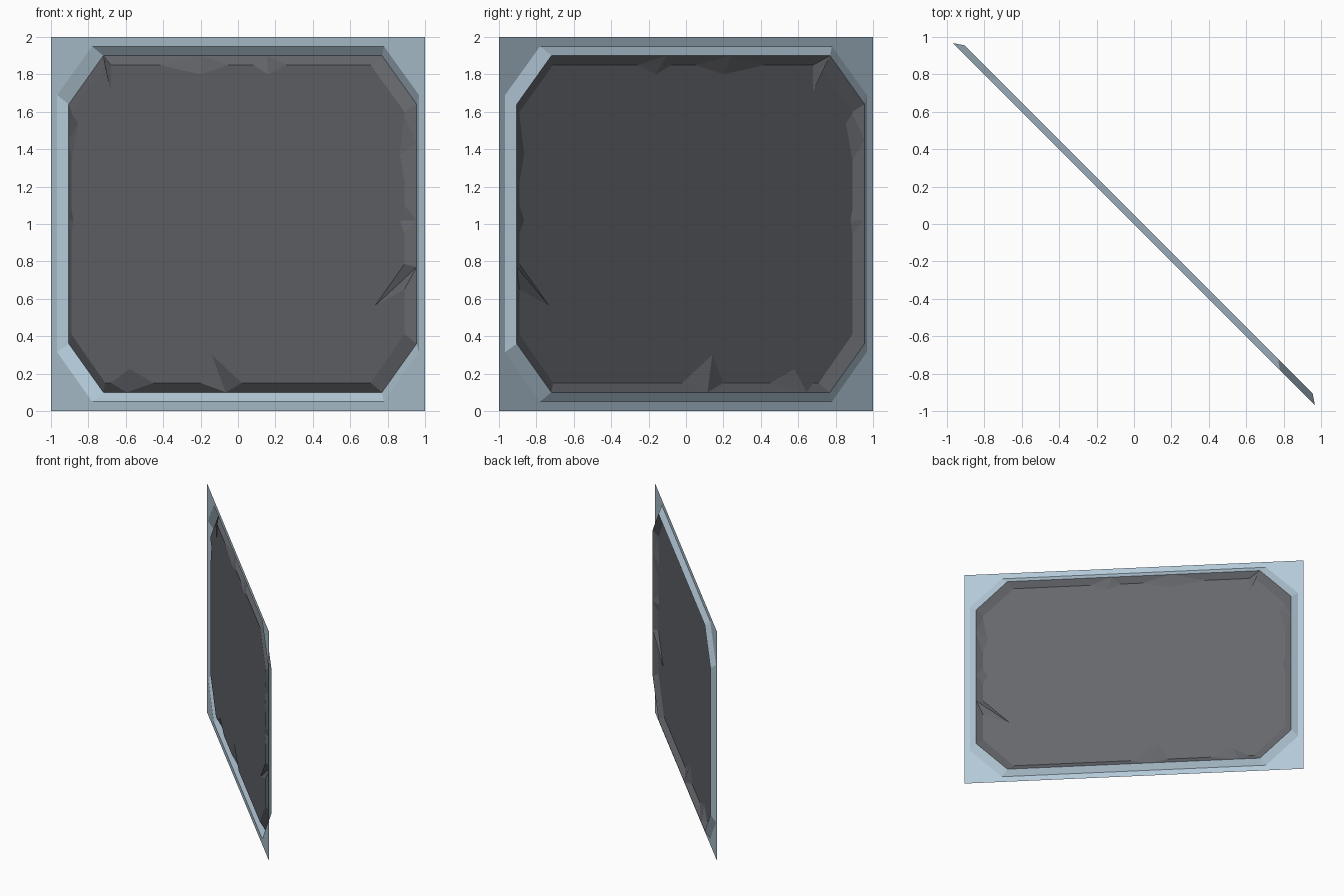
import bpy, bmesh

if "Cube" in bpy.data.objects:
    bpy.data.objects.remove(bpy.data.objects["Cube"])

RIM = 0.025  # how far the rim stands out along x and y


def octagon(cx, ex, zlow, zlo_side, zhi_side, zhigh):
    right = [(cx, zlow), (ex, zlo_side), (ex, zhi_side), (cx, zhigh)]
    return [(-cx, zlow)] + right + [(-x, z) for x, z in reversed(right[1:])]


def place(p, s):
    # panel coordinates -> diagonal plane y = -x, pushed out by s
    return (p[0] + s, -p[0] + s, p[1])


def build(name, polys, color):
    bm = bmesh.new()
    for poly in polys:
        pts = [p for i, p in enumerate(poly) if p != poly[i - 1]]
        if len(pts) > 2:
            bm.faces.new([bm.verts.new(p) for p in reversed(pts)])
    bmesh.ops.remove_doubles(bm, verts=bm.verts, dist=1e-4)
    bmesh.ops.triangulate(bm, faces=[f for f in bm.faces if len(f.verts) > 4])
    me = bpy.data.meshes.new(name)
    bm.to_mesh(me)
    bm.free()
    mat = bpy.data.materials.new(name + "_color")
    mat.diffuse_color = color
    mat.use_nodes = True
    mat.node_tree.nodes["Principled BSDF"].inputs["Base Color"].default_value = mat.diffuse_color
    me.materials.append(mat)
    ob = bpy.data.objects.new(name, me)
    bpy.context.collection.objects.link(ob)
    return ob


outer = octagon(0.78, 0.967, 0.05, 0.315, 1.69, 1.95)
ridge = octagon(0.745, 0.93, 0.10, 0.36, 1.64, 1.90)
inner = octagon(0.71, 0.89, 0.15, 0.41, 1.60, 1.85)

# Frame: flat border around the octagon, plus the outer slope of the rim
rect = [(-1, 0), (1, 0), (1, 2), (-1, 2)]
frame = []
for k in range(8):
    n = (k + 1) % 8
    c, d = rect[(k + 1) // 2 % 4], rect[(k + 2) // 2 % 4]
    if k % 2 == 0:
        frame.append([place(p, 0) for p in (c, d, outer[n], outer[k])])
    else:
        frame.append([place(p, 0) for p in (c, outer[n], outer[k])])
    frame.append([place(outer[k], 0), place(outer[n], 0),
                  place(ridge[n], RIM), place(ridge[k], RIM)])
build("frame", frame, (0.45, 0.58, 0.68, 1))

# Chips per octagon side: base, apex, base on the inner edge, then rim point
chips = {
    0: [((-0.68, .15), (-0.58, .225), (-0.45, .15), (-0.62, .10)),
        ((-0.20, .15), (-0.14, .30), (0.02, .15), (-0.09, .10))],
    2: [((.89, .65), (.73, .56), (.89, .785), (.93, .77)),
        ((.89, .95), (.865, 1.02), (.89, 1.10), (.93, 1.02)),
        ((.89, 1.23), (.865, 1.37), (.89, 1.58), (.93, 1.43))],
    4: [((.26, 1.85), (.16, 1.80), (.08, 1.85), (.13, 1.90)),
        ((-.05, 1.85), (-.20, 1.80), (-.42, 1.85), (-.22, 1.90)),
        ((-.68, 1.85), (-.68, 1.71), (-.71, 1.85), (-.745, 1.90))],
    6: [((-.89, 1.59), (-.855, 1.54), (-.89, 1.34), (-.93, 1.45)),
        ((-.89, 1.08), (-.88, 1.02), (-.89, .95), (-.93, 1.02))],
}

# Slab: inner slope of the rim broken by chips, and the flat middle
slab, edge = [], []
for k in range(8):
    n = (k + 1) % 8
    path = [(inner[k], ridge[k])]
    for a, tip, b, r in chips.get(k, []):
        path += [(a, r), (tip, r), (b, r)]
    path.append((inner[n], ridge[n]))
    for (i0, r0), (i1, r1) in zip(path, path[1:]):
        slab.append([place(r0, RIM), place(r1, RIM), place(i1, 0), place(i0, 0)])
    edge += [place(i, 0) for i, _ in path[:-1]]
slab.append(edge)
build("slab", slab, (0.13, 0.135, 0.15, 1))
